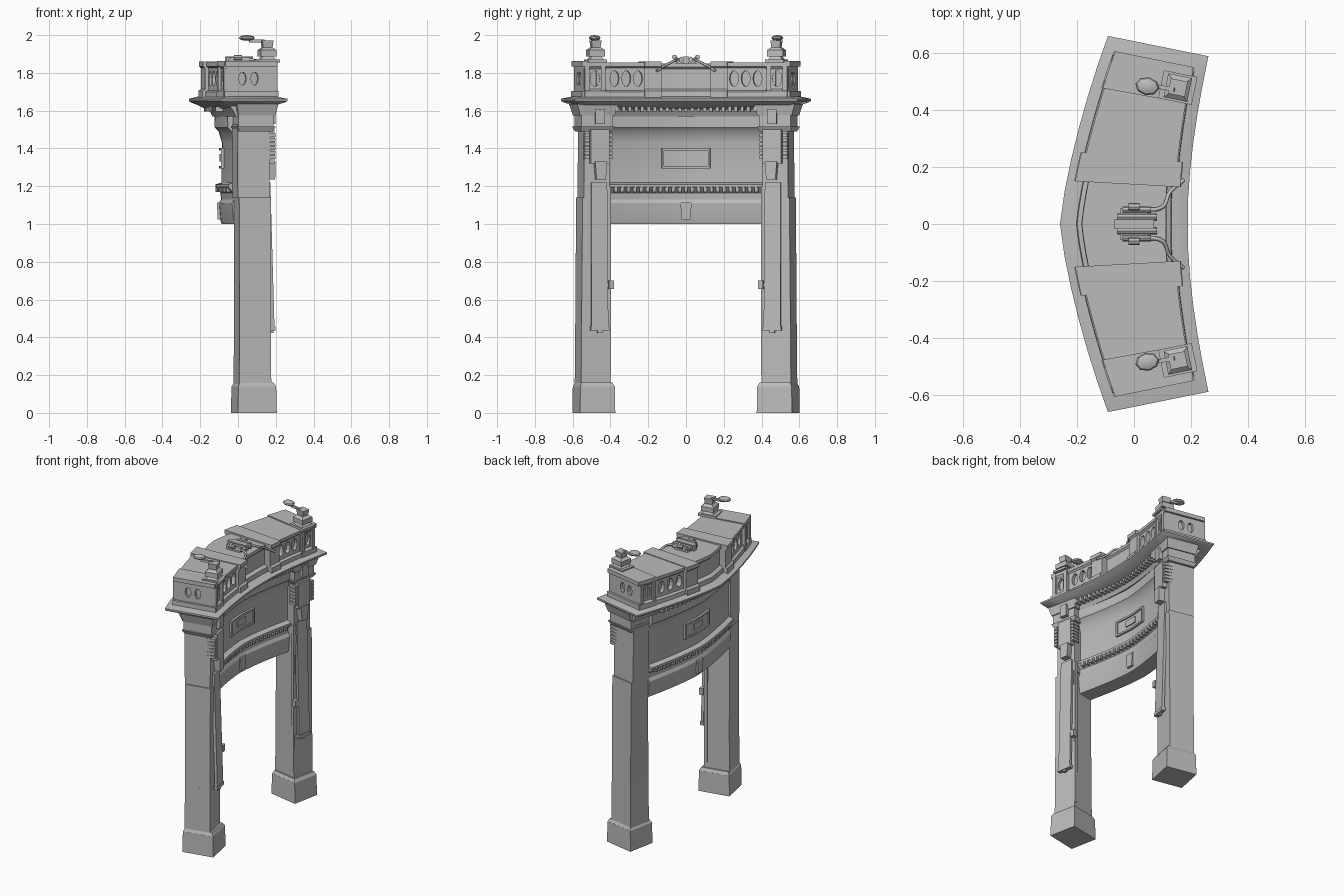
import bpy, bmesh, math
from mathutils import Matrix, Vector

old = bpy.data.objects.get("Cube")
if old:
    bpy.data.objects.remove(old)

stone = bpy.data.materials.new("grey_stone")
stone.use_nodes = True
GREY = (0.5, 0.5, 0.5, 1)
stone.diffuse_color = GREY
stone.node_tree.nodes["Principled BSDF"].inputs["Base Color"].default_value = GREY
END = 0.625
SIDES = (-1, 1)


def frame(s, w=0, z=0):
    """Local frame at distance s along the bowed centre line, w across it."""
    t = abs(s) / END
    a = math.copysign(0.2 * min(1, 1.25 * t), s) if t else 0
    spin = Matrix.Rotation(-a, 4, 'Z')
    centre = Vector((-0.035 + 0.12 * t ** 1.5, s, z))
    return Matrix.Translation(centre + spin @ Vector((w, 0, 0))) @ spin


def finish(name, bm, angle=30):
    bmesh.ops.recalc_face_normals(bm, faces=bm.faces)
    me = bpy.data.meshes.new(name)
    bm.to_mesh(me)
    bm.free()
    me.materials.append(stone)
    me.shade_smooth()
    me.set_sharp_from_angle(angle=math.radians(angle))
    ob = bpy.data.objects.new(name, me)
    bpy.context.scene.collection.objects.link(ob)
    return ob


def band(name, s0, s1, rings, taper=0.045, steps=8, mitre=0):
    """Moulding swept along the bowed plan; rings are (height, half width).
    With mitre set, the profile returns round the two ends as well."""
    bm = bmesh.new()
    sections = []
    loop = [(h, z) for z, h in rings] + [(-h, z) for z, h in reversed(rings)]
    for i in range(steps + 1):
        s = s0 + (s1 - s0) * i / steps
        narrow = taper * abs(s) / END
        sections.append([])
        for h, z in loop:
            along = s * (1 - (mitre - abs(h)) / END) if mitre else s
            place = frame(along, h - math.copysign(narrow, h), z)
            sections[-1].append(bm.verts.new(place.translation))
    n = len(loop)
    for a, b in zip(sections, sections[1:]):
        for k in range(n):
            bm.faces.new((a[k], a[(k + 1) % n], b[(k + 1) % n], b[k]))
    for sec in (sections[0], sections[-1]):
        for k in range(n // 2 - 1):
            bm.faces.new((sec[k], sec[k + 1], sec[n - 2 - k], sec[n - 1 - k]))
    return finish(name, bm)


def box(bm, s, w, z0, z1, length, depth, top=(1, 1), lean=0):
    """Block in the local frame; top scales its upper face, lean shifts it."""
    m = frame(s, w)
    for v in bmesh.ops.create_cube(bm, size=1)["verts"]:
        up = v.co.z > 0
        x = v.co.x * depth * (top[0] if up else 1) + (lean if up else 0)
        y = v.co.y * length * (top[1] if up else 1)
        v.co = m @ Vector((x, y, z1 if up else z0))


def oval(bm, m, ry, rz, depth, sides=10):
    """Oval plug whose axis is local x."""
    shape = Matrix.Diagonal((depth, ry, rz, 1)) @ Matrix.Rotation(math.pi / 2, 4, 'Y')
    bmesh.ops.create_cone(bm, cap_ends=True, segments=sides, radius1=1, radius2=1,
                          depth=1, matrix=m @ shape)


def cut(ob, bm):
    """Subtract the cutter mesh and discard it."""
    cutter = finish("cutter", bm)
    cutter.hide_render = True
    mod = ob.modifiers.new("openings", 'BOOLEAN')
    mod.object, mod.operation, mod.solver = cutter, 'DIFFERENCE', 'EXACT'
    dg = bpy.context.evaluated_depsgraph_get()
    me = bpy.data.meshes.new_from_object(ob.evaluated_get(dg))
    ob.modifiers.clear()
    me.shade_flat()
    ob.data = me
    bpy.data.objects.remove(cutter)


# Wall between the piers: lower beam, ledge, panel and architrave
band("spanning_wall", -0.43, 0.43, [
    (1.0, 0.052), (1.02, 0.058), (1.11, 0.066), (1.13, 0.055), (1.165, 0.058),
    (1.195, 0.085), (1.21, 0.085), (1.22, 0.052), (1.43, 0.05), (1.49, 0.068),
    (1.51, 0.088), (1.57, 0.09)], taper=0, steps=14)
band("frieze", -0.57, 0.57, [(1.57, 0.1), (1.6, 0.115), (1.635, 0.14)], taper=0.02, steps=14)
band("cornice", -END, END, [(1.61, 0.14), (1.63, 0.18), (1.645, 0.218), (1.652, 0.225),
                            (1.663, 0.225), (1.674, 0.18)], steps=12, mitre=0.225)

# Framed plaque on both faces, following the curve of the wall
band("plaque_panel", -0.125, 0.125, [(1.295, 0.056), (1.4, 0.056)], taper=0, steps=6)
band("plaque_centre", -0.045, 0.045, [(1.33, 0.063), (1.37, 0.063)], taper=0, steps=2)
for z in (1.295, 1.39):
    band("plaque_rail", -0.13, 0.13, [(z, 0.065), (z + 0.012, 0.065)], taper=0, steps=6)

# Dentils, keystones and plaque sides on both faces
teeth, keys, plaques = bmesh.new(), bmesh.new(), bmesh.new()
for side in SIDES:
    for i in range(-11, 12):
        box(teeth, i * 0.035, side * 0.07, 1.17, 1.195, 0.018, 0.03)
        box(teeth, i * 0.035, side * 0.12, 1.595, 1.622, 0.018, 0.05)
    box(keys, 0, side * 0.058, 1.025, 1.115, 0.045, 0.032, (1.1, 1.35))
    for e in SIDES:
        box(plaques, e * 0.125, side * 0.058, 1.295, 1.402, 0.012, 0.014)
finish("dentils", teeth)
finish("keystones", keys)
finish("plaque_sides", plaques)

for e, tag in ((-1, "right"), (1, "left")):
    s = e * 0.495
    # Pier: base, tapered shaft and stepped capital
    bm = bmesh.new()
    box(bm, s, 0.035, 0, 0.14, 0.19, 0.21, (0.97, 0.98))
    box(bm, s, 0.035, 0.14, 0.16, 0.185, 0.204, (0.88, 0.9))
    finish("pier_base_" + tag, bm)
    bm = bmesh.new()
    box(bm, e * 0.5, 0.026, 0.14, 0.45, 0.158, 0.172, (0.98, 0.97))
    box(bm, e * 0.5, 0.026, 0.45, 1.14, 0.153, 0.168, (1.02, 0.93))
    box(bm, e * 0.493, 0.021, 1.14, 1.53, 0.139, 0.172, (1.02, 0.97))
    box(bm, e * 0.468, 0.1, 0.2, 1.2, 0.1, 0.022)
    finish("pier_shaft_" + tag, bm)
    bm = bmesh.new()
    box(bm, s, 0.03, 1.49, 1.515, 0.165, 0.18, (1.15, 1.15))
    box(bm, s, 0.03, 1.515, 1.58, 0.17, 0.19)
    box(bm, s, 0.033, 1.575, 1.635, 0.185, 0.2, (1.12, 1.2))
    finish("pier_capital_" + tag, bm)

    # Front console with beaded drops, and the hanging banner
    bm = bmesh.new()
    box(bm, e * 0.482, 0.118, 1.32, 1.5, 0.1, 0.045)
    box(bm, e * 0.477, 0.13, 1.235, 1.33, 0.05, 0.04, (1, 1.3))
    box(bm, e * 0.482, 0.12, 1.53, 1.61, 0.05, 0.06)
    for d in SIDES:
        for i in range(6):
            box(bm, e * 0.487 + d * 0.063, 0.108, 1.345 + i * 0.023, 1.363 + i * 0.023, 0.024, 0.055)
    finish("console_" + tag, bm)
    bm = bmesh.new()
    box(bm, e * 0.482, 0.132, 0.45, 1.22, 0.09, 0.018, (1, 0.95), -0.022)
    box(bm, e * 0.482, 0.132, 0.435, 0.458, 0.1, 0.026)
    box(bm, e * 0.482, 0.132, 0.423, 0.44, 0.025, 0.018)
    finish("hanging_banner_" + tag, bm)
    bm = bmesh.new()
    box(bm, e * 0.418, 0.128, 0.655, 0.7, 0.026, 0.028)
    box(bm, e * 0.432, 0.115, 0.67, 0.685, 0.03, 0.03)
    finish("side_lantern_" + tag, bm)

    # Attic: wing with oval openings, end pavilion and inner pedestal
    wing = band("attic_wing_" + tag, e * 0.2, e * 0.5, [
        (1.665, 0.184), (1.7, 0.182), (1.708, 0.166), (1.825, 0.166), (1.835, 0.178), (1.855, 0.178)], steps=4)
    cutter = bmesh.new()
    for ds in (0.27, 0.335, 0.4):
        for side in SIDES:
            oval(cutter, frame(e * ds, side * 0.16, 1.77), 0.024, 0.042, 0.09)
    cut(wing, cutter)
    end = band("end_pavilion_" + tag, e * 0.45, e * 0.565, [
        (1.665, 0.188), (1.705, 0.188), (1.715, 0.172), (1.82, 0.172), (1.835, 0.183), (1.862, 0.183)], steps=2)
    cutter = bmesh.new()
    for w in (-0.045, 0.02):
        oval(cutter, frame(e * 0.565, w, 1.77) @ Matrix.Rotation(math.pi / 2, 4, 'Z'), 0.02, 0.035, 0.04)
    for side in SIDES:
        oval(cutter, frame(e * 0.508, side * 0.143, 1.77), 0.026, 0.042, 0.05)
    cut(end, cutter)
    bm = bmesh.new()
    for ds in (0.465, 0.552):
        for side in SIDES:
            box(bm, e * ds, side * (0.173 - 0.072 * ds), 1.7, 1.84, 0.024, 0.024)
    box(bm, e * 0.568, 0, 1.665, 1.705, 0.022, 0.29)
    box(bm, e * 0.568, 0, 1.835, 1.862, 0.022, 0.28)
    finish("pavilion_trim_" + tag, bm)
    band("inner_pedestal_" + tag, e * 0.14, e * 0.235, [
        (1.665, 0.198), (1.705, 0.198), (1.715, 0.184), (1.825, 0.184), (1.835, 0.195), (1.86, 0.195)], steps=2)

    # Rooftop urn with a curved arm and leaf-shaped lamp
    u = e * 0.5
    bm = bmesh.new()
    box(bm, u, 0.105, 1.855, 1.87, 0.1, 0.12)
    box(bm, u, 0.105, 1.87, 1.888, 0.075, 0.08, (0.7, 0.7))
    box(bm, u, 0.105, 1.888, 1.92, 0.085, 0.085)
    box(bm, u, 0.105, 1.92, 1.935, 0.085, 0.085, (0.6, 0.6))
    box(bm, u, 0.105, 1.935, 1.972, 0.045, 0.05, (1.2, 1.2))
    box(bm, e * 0.49, 0.06, 1.962, 1.976, 0.014, 0.09, (1, 1), -0.012)
    bmesh.ops.create_uvsphere(bm, u_segments=8, v_segments=6, radius=1,
                              matrix=frame(e * 0.484, 0.0, 1.985) @ Matrix.Diagonal((0.043, 0.032, 0.015, 1)))
    finish("roof_urn_" + tag, bm)

    # Draped scroll running from the crest to the pedestal
    cu = bpy.data.curves.new("crest_scroll_" + tag, 'CURVE')
    cu.dimensions, cu.bevel_depth, cu.bevel_resolution = '3D', 0.007, 1
    cu.resolution_u = 6
    sp = cu.splines.new('BEZIER')
    path = [(0.02, 0.05, 1.87), (0.1, 0.06, 1.865), (0.125, 0.11, 1.84), (0.175, 0.155, 1.81)]
    sp.bezier_points.add(len(path) - 1)
    for p, (x, y, z) in zip(sp.bezier_points, path):
        p.co = (x, e * y, z)
        p.handle_left_type = p.handle_right_type = 'AUTO'
    cu.materials.append(stone)
    bpy.context.scene.collection.objects.link(bpy.data.objects.new(cu.name, cu))

# Recessed attic centre and the crest on its roof
band("attic_centre", -0.15, 0.15, [(1.665, 0.168), (1.705, 0.165), (1.715, 0.14), (1.82, 0.14),
                                   (1.83, 0.15), (1.85, 0.148)])
bm = bmesh.new()
for e in SIDES:
    for y, length in ((0.05, 0.1), (0.025, 0.14)):
        oval(bm, Matrix.Translation((0.01, e * y, 1.87)), 0.012, 0.016, length, 8)
    oval(bm, Matrix.Translation((0.0, e * 0.06, 1.882)), 0.014, 0.014, 0.04, 8)
box(bm, 0, 0.035, 1.84, 1.875, 0.11, 0.1)
box(bm, 0, 0.035, 1.84, 1.888, 0.03, 0.14)
finish("roof_crest", bm)
